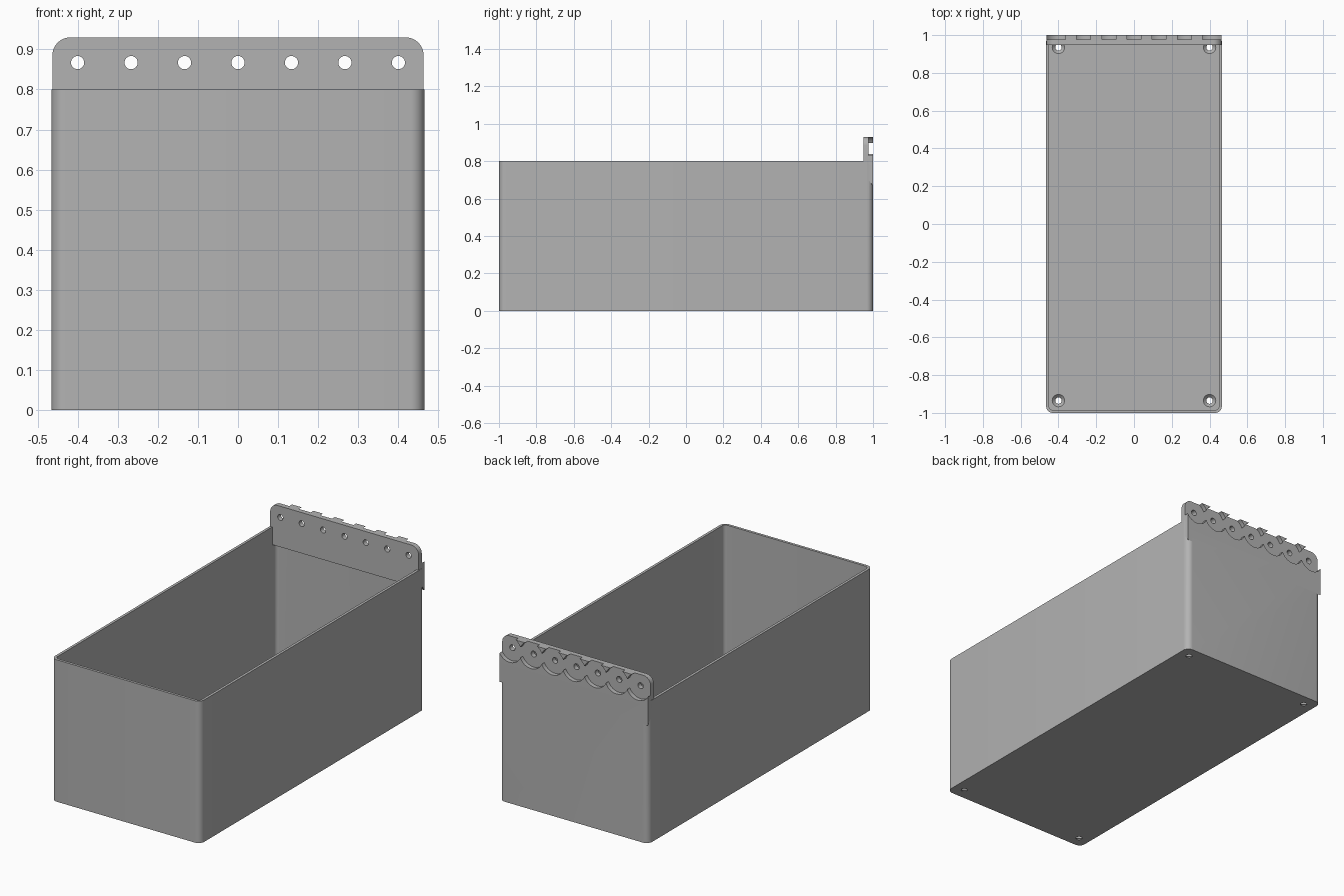
import bpy, bmesh
from math import sin, cos, pi, radians
from mathutils import Vector

default = bpy.data.objects.get("Cube")
if default:
    bpy.data.objects.remove(default)

grey = bpy.data.materials.new("plain grey")
grey.use_nodes = True
grey.diffuse_color = (0.45, 0.45, 0.45, 1)
grey.node_tree.nodes["Principled BSDF"].inputs["Base Color"].default_value = (0.45, 0.45, 0.45, 1)

# Extrusion frames: how (u, v, w) maps to world space
FRAMES = {
    "x": lambda u, v, w: (w, u, v),
    "y": lambda u, v, w: (u, w, v),
    "z": lambda u, v, w: (u, v, w),
}


def prism(name, outline, axis, low, high, top_scale=1.0):
    """Closed solid from an outline; the far end can be scaled for a cone."""
    bm = bmesh.new()
    mid = sum((Vector(p) for p in outline), Vector((0, 0))) / len(outline)
    far = [mid + (Vector(p) - mid) * top_scale for p in outline]
    a = [bm.verts.new(FRAMES[axis](p[0], p[1], low)) for p in outline]
    b = [bm.verts.new(FRAMES[axis](p[0], p[1], high)) for p in far]
    bm.faces.new(a)
    bm.faces.new(b[::-1])
    for i in range(len(a)):
        j = (i + 1) % len(a)
        bm.faces.new((a[i], b[i], b[j], a[j]))
    bmesh.ops.recalc_face_normals(bm, faces=bm.faces)
    mesh = bpy.data.meshes.new(name)
    bm.to_mesh(mesh)
    bm.free()
    mesh.materials.append(grey)
    obj = bpy.data.objects.new(name, mesh)
    bpy.context.collection.objects.link(obj)
    return obj


def circle(u, v, r, n=32):
    return [(u + r * cos(2 * pi * i / n), v + r * sin(2 * pi * i / n)) for i in range(n)]


def rounded(u0, u1, v0, v1, r_low, r_high, n=8):
    """Rectangle with separate radii for its low and high corners."""
    pts = []
    corners = ((u1, v1, -1, -1, r_high), (u0, v1, 1, -1, r_high),
               (u0, v0, 1, 1, r_low), (u1, v0, -1, 1, r_low))
    for k, (u, v, su, sv, r) in enumerate(corners):
        if r == 0:
            pts.append((u, v))
            continue
        for i in range(n + 1):
            t = pi / 2 * (k + i / n)
            pts.append((u + su * r + r * cos(t), v + sv * r + r * sin(t)))
    return pts


def combine(target, other, operation):
    mod = target.modifiers.new(operation, "BOOLEAN")
    mod.operation = operation
    mod.solver = "EXACT"
    mod.object = other
    bpy.context.view_layer.objects.active = target
    bpy.ops.object.modifier_apply(modifier=mod.name)
    bpy.data.objects.remove(other)


W, H, WALL, FLOOR = 0.465, 0.80, 0.015, 0.02
PLATE_W, PLATE_FRONT, PLATE_TOP = 0.463, 0.948, 0.93

# Open bin with rounded vertical corners
bin_body = prism("storage_bin", rounded(-W, W, -1, 1, 0.035, 0.035), "z", 0, H)
cavity = rounded(-W + WALL, W - WALL, -1 + WALL, 1 - WALL, 0.02, 0.02)
combine(bin_body, prism("cavity", cavity, "z", FLOOR, 1.2), "DIFFERENCE")

# Mounting plate: square-cornered skirt plus a round-topped upper part
skirt = [(PLATE_FRONT, 0.70), (0.975, 0.70), (1, 0.668), (1, H), (PLATE_FRONT, H)]
combine(bin_body, prism("plate_skirt", skirt, "x", -PLATE_W, PLATE_W), "UNION")
upper = rounded(-PLATE_W, PLATE_W, H - 0.02, PLATE_TOP, 0, 0.045)
combine(bin_body, prism("plate_upper", upper, "y", PLATE_FRONT, 1), "UNION")

# Row of round pockets with screw holes in the back of the plate
for i in range(7):
    x = (i - 3) * 0.4 / 3
    combine(bin_body, prism("pocket", circle(x, 0.867, 0.073, 48), "y", 0.976, 1.1), "DIFFERENCE")
    combine(bin_body, prism("screw_hole", circle(x, 0.867, 0.0165, 24), "y", 0.9, 1.1), "DIFFERENCE")

# Countersunk holes in the floor corners
for sx in (-1, 1):
    for sy in (-1, 1):
        spot = (sx * 0.4, sy * 0.935)
        combine(bin_body, prism("floor_hole", circle(*spot, 0.017, 24), "z", -0.1, 0.1), "DIFFERENCE")
        combine(bin_body, prism("countersink", circle(*spot, 0.017, 24), "z", 0.004, FLOOR + 0.001, 2.0),
                "DIFFERENCE")

# Smooth the rounded corners, keep the edges crisp
bpy.ops.object.select_all(action="DESELECT")
bin_body.select_set(True)
bpy.context.view_layer.objects.active = bin_body
bpy.ops.object.shade_smooth_by_angle(angle=radians(30))
